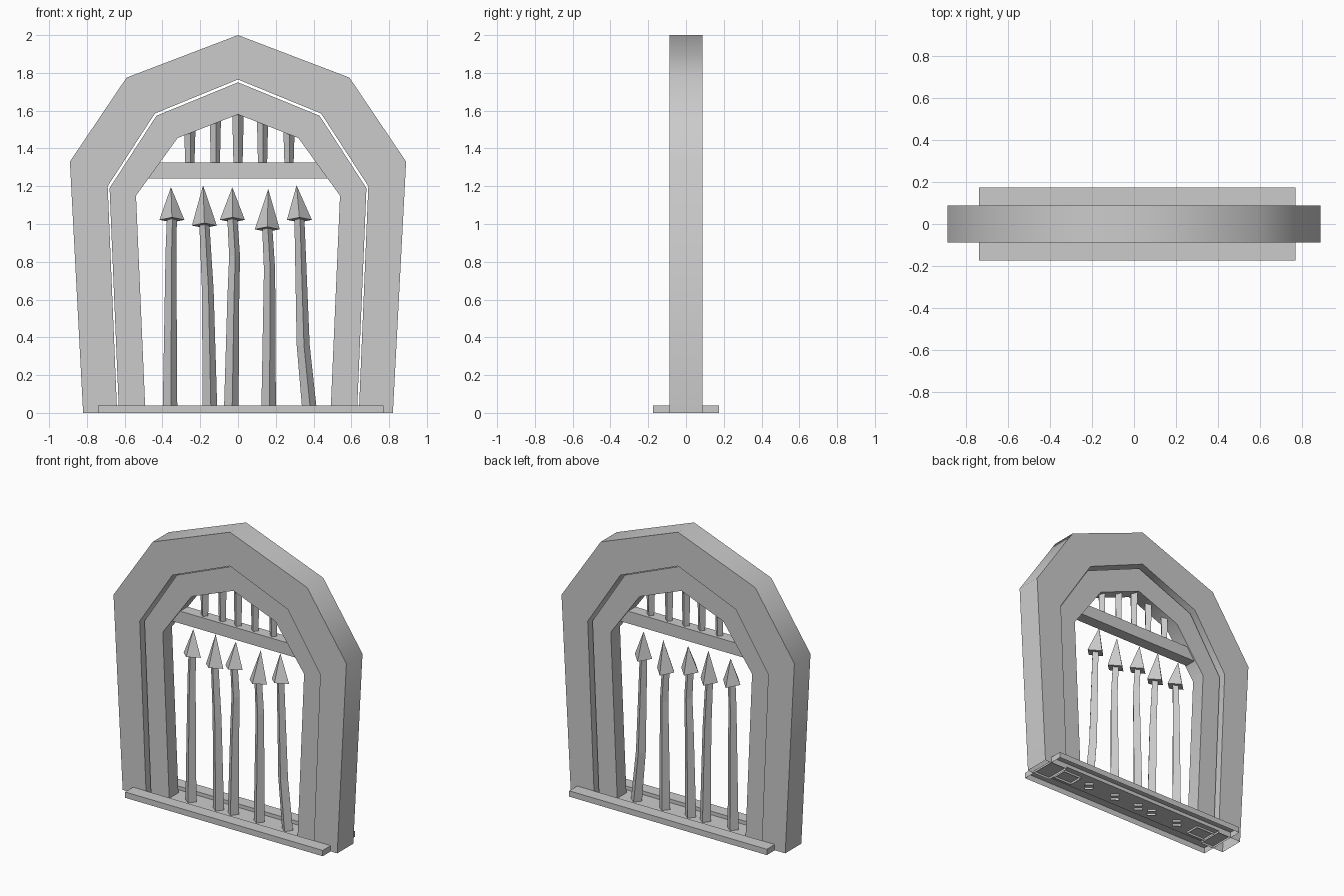
import bpy, bmesh, math

old = bpy.data.objects.get("Cube")
if old:
    bpy.data.objects.remove(old, do_unlink=True)

stone = bpy.data.materials.new("stone_grey")
stone.use_nodes = True
GREY = (0.6, 0.6, 0.6, 1)
stone.diffuse_color = GREY
stone.node_tree.nodes["Principled BSDF"].inputs["Base Color"].default_value = GREY


def finish(name, bm, smooth=False):
    """Turn a bmesh into a named object with the shared material."""
    bmesh.ops.recalc_face_normals(bm, faces=bm.faces)
    mesh = bpy.data.meshes.new(name)
    bm.to_mesh(mesh)
    bm.free()
    mesh.materials.append(stone)
    obj = bpy.data.objects.new(name, mesh)
    bpy.context.collection.objects.link(obj)
    if smooth:
        bpy.ops.object.select_all(action='DESELECT')
        obj.select_set(True)
        bpy.context.view_layer.objects.active = obj
        bpy.ops.object.shade_smooth_by_angle(angle=math.radians(50))
    return obj


def arch(name, outside, inside, depth):
    """Faceted arch, open under the feet; half profiles run foot to apex."""
    bm = bmesh.new()
    loops = []
    for half in (outside, inside):
        full = [(-x, z) for x, z in half] + [(x, z) for x, z in half[-2::-1]]
        for y in (-depth, depth):
            loops.append([bm.verts.new((x, y, z)) for x, z in full])
    of, ob, nf, nb = loops
    for a, b in ((of, nf), (nf, nb), (nb, ob), (ob, of)):
        for i in range(len(a) - 1):
            bm.faces.new((a[i], a[i + 1], b[i + 1], b[i]))
    finish(name, bm, smooth=True)


def extrude(name, profile, axis, start, end, open_edge=False):
    """Prism along x (profile y, z) or along y (profile x, z)."""
    bm = bmesh.new()
    rings = []
    for d in (start, end):
        pts = [(d, p, z) if axis == 'x' else (p, d, z) for p, z in profile]
        rings.append([bm.verts.new(p) for p in pts])
        bm.faces.new(rings[-1])
    n = len(profile)
    for i in range(n - 1 if open_edge else n):
        j = (i + 1) % n
        bm.faces.new((rings[0][i], rings[0][j], rings[1][j], rings[1][i]))
    finish(name, bm)


def rod(name, path, turn=0.12):
    """Four sided bent rod with open ends; path holds x, z and radius."""
    bm = bmesh.new()
    rings = []
    for x, z, r in path:
        angles = [turn + k * math.pi / 2 for k in range(4)]
        rings.append([bm.verts.new((x + r * math.cos(a), r * math.sin(a), z))
                      for a in angles])
    for a, b in zip(rings, rings[1:]):
        for k in range(4):
            bm.faces.new((a[k], a[k - 1], b[k - 1], b[k]))
    finish(name, bm)


def spearhead(name, x, z, tip_x, tip_z, r=0.066):
    """Pyramid tilted slightly so that its front edge is raised."""
    bm = bmesh.new()
    base = []
    for k in range(4):
        a = k * math.pi / 2
        y = r * math.sin(a)
        base.append(bm.verts.new((x + r * math.cos(a), y, z - 0.2 * y)))
    tip = bm.verts.new((tip_x, 0.02, tip_z))
    bm.faces.new(base)
    for k in range(4):
        bm.faces.new((base[k], base[k - 1], tip))
    finish(name, bm)


# Two nested arches, the inner one recessed
arch("outer_arch",
     [(0.82, 0), (0.89, 1.33), (0.59, 1.775), (0, 2)],
     [(0.64, 0), (0.69, 1.2), (0.44, 1.585), (0, 1.765)], 0.088)
arch("inner_arch",
     [(0.63, 0), (0.68, 1.19), (0.432, 1.573), (0, 1.75)],
     [(0.49, 0), (0.54, 1.15), (0.32, 1.455), (0, 1.58)], 0.05)

# Threshold with a sunken channel, hollow below
curb = [(0.175, 0), (0.175, 0.04), (0.088, 0.04), (0.088, 0.015)]
extrude("threshold", [(-y, z) for y, z in curb] + curb[::-1],
        'x', -0.74, 0.77, open_edge=True)

# Crossbar with ends cut to follow the arch
extrude("crossbar", [(-0.485, 1.24), (0.485, 1.24), (0.42, 1.325), (-0.42, 1.325)],
        'y', -0.04, 0.04)

# Short bars above the crossbar
for n, x in enumerate((-0.255, -0.12, 0, 0.13, 0.27), 1):
    rod(f"upper_bar_{n}", [(x, 1.3, 0.024), (x, 1.53 if abs(x) > 0.2 else 1.6, 0.031)])

# Crooked spears: shaft points from the floor up, then the tip
spears = [
    ([(-0.36, 0), (-0.355, 0.85), (-0.35, 1.03)], (-0.355, 1.195)),
    ([(-0.148, 0), (-0.16, 0.65), (-0.178, 1.0)], (-0.185, 1.205)),
    ([(-0.036, 0), (-0.025, 0.6), (-0.018, 0.83), (-0.03, 1.03)], (-0.03, 1.195)),
    ([(0.162, 0), (0.167, 0.76), (0.155, 0.98)], (0.16, 1.185)),
    ([(0.38, 0), (0.345, 0.36), (0.325, 1.03)], (0.31, 1.205)),
]
for n, (points, tip) in enumerate(spears, 1):
    rod(f"spear_shaft_{n}", [(x, z, 0.039 - 0.012 * z) for x, z in points])
    x, z = points[-1]
    spearhead(f"spear_head_{n}", x, z - 0.008, *tip)
